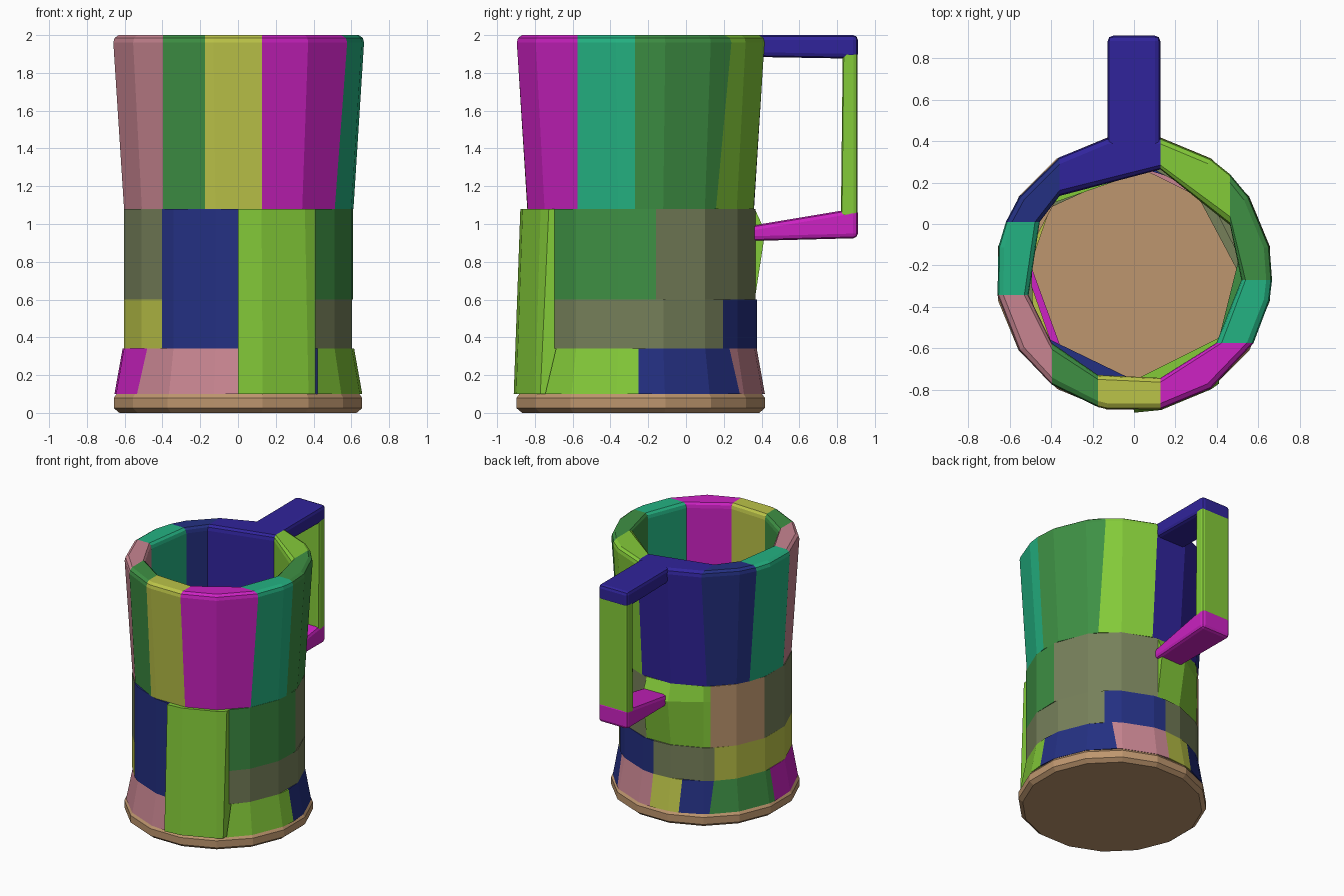
import bpy, bmesh, math
from mathutils import Vector

if "Cube" in bpy.data.objects:
    bpy.data.objects.remove(bpy.data.objects["Cube"])

CY = -0.24          # centre of the mug body
STEP = 22.5         # body is sixteen-sided


def material(name, rgb):
    lin = [((c / 255 + 0.055) / 1.055) ** 2.4 for c in rgb] + [1]
    m = bpy.data.materials.new(name)
    m.use_nodes = True
    m.diffuse_color = lin
    m.node_tree.nodes["Principled BSDF"].inputs["Base Color"].default_value = lin
    return m


MATS = {n: material(n, c) for n, c in {
    "tan": (190, 150, 110), "pink": (200, 133, 145), "green": (62, 144, 68),
    "yellow": (187, 195, 72), "magenta": (205, 34, 195), "teal": (36, 178, 130),
    "olive": (118, 128, 90), "navy": (36, 48, 130), "lime": (132, 203, 57),
    "violet": (48, 36, 155)}.items()}


def finish(bm, name, color, bevel=0):
    bmesh.ops.recalc_face_normals(bm, faces=bm.faces)
    me = bpy.data.meshes.new(name)
    bm.to_mesh(me)
    bm.free()
    ob = bpy.data.objects.new(name, me)
    bpy.context.collection.objects.link(ob)
    me.materials.append(MATS[color])
    if bevel:
        mod = ob.modifiers.new("Bevel", "BEVEL")
        mod.width = bevel
        mod.segments = 2
    return ob


def loft(bm, rings):
    rows = [[bm.verts.new(p) for p in ring] for ring in rings]
    n = len(rows[0])
    for a, b in zip(rows, rows[1:]):
        for i in range(n):
            j = (i + 1) % n
            bm.faces.new((a[i], a[j], b[j], b[i]))
    bm.faces.new(rows[0])
    bm.faces.new(rows[-1])


def seam_point(angle, r, ref):
    # board ends are cut square to the x or y axis
    t = math.radians(angle)
    x, y = ref * math.cos(t), ref * math.sin(t)
    if abs(math.cos(t)) < abs(math.sin(t)):
        y = math.copysign(math.sqrt(max(r * r - x * x, 0.0)), y)
    else:
        x = math.copysign(math.sqrt(max(r * r - y * y, 0.0)), x)
    return x, y


def polar(angle, r):
    t = math.radians(angle)
    return r * math.cos(t), r * math.sin(t)


def board(name, color, start, end, levels, ref, bulge=None):
    """Closed stave between two seams; levels are (z, outer, inner) radii."""
    mids = [STEP / 2 + STEP * k for k in range(-20, 36)]
    mids = [a for a in mids if start + 4 < a < end - 4]
    parts = math.ceil((end - start) / 58)
    inner_mids = [start + (end - start) * k / parts for k in range(1, parts)]
    rings = []
    for i, (z, ro, ri) in enumerate(levels):
        def out(a):
            return ro + (bulge if bulge and i == 1 and a < 110 else 0)
        ring = [seam_point(start, out(start), ref)]
        ring += [polar(a, out(a)) for a in mids]
        ring += [seam_point(end, out(end), ref), seam_point(end, ri, ref)]
        ring += [polar(a, ri) for a in reversed(inner_mids)]
        ring.append(seam_point(start, ri, ref))
        rings.append([Vector((x, y + CY, z)) for x, y in ring])
    bm = bmesh.new()
    loft(bm, rings)
    return finish(bm, name, color)


def row(name, staves, levels, ref):
    for i, (start, end, color) in enumerate(staves):
        board(f"{name}_{i + 1}", color, start, end, levels, ref)


# Base disc, also the inside floor
bm = bmesh.new()
loft(bm, [[(*(Vector(polar(STEP * (k + 0.5), r)) + Vector((0, CY))), z)
           for k in range(16)]
          for z, r in ((0, 0.64), (0.025, 0.67), (0.08, 0.67), (0.1, 0.655))])
finish(bm, "base", "tan")

# Upper staves with a softened rim
row("upper_stave", [
    (-2.7, 45.3, "green"), (45.3, 78.8, "lime"), (78.8, 123, "violet"),
    (123, 157.7, "navy"), (157.7, 189, "teal"), (189, 233, "pink"),
    (233, 254.7, "green"), (254.7, 281.2, "yellow"), (281.2, 329.5, "magenta"),
    (329.5, 357.3, "teal")],
    [(1.08, 0.612, 0.52), (1.96, 0.668, 0.52), (1.985, 0.662, 0.525),
     (2.0, 0.64, 0.54)], 0.66)

# Middle staves
row("middle_stave", [
    (-48, 7.5, "green"), (7.5, 82, "olive"), (128.5, 168, "tan"),
    (168, 229, "olive")],
    [(0.6, 0.615, 0.515), (1.08, 0.615, 0.515)], 0.615)
board("handle_mount", "lime", 82, 128.5,
      [(0.6, 0.61, 0.515), (0.96, 0.615, 0.515), (1.08, 0.61, 0.515)],
      0.615, bulge=0.05)

# Band below the middle
row("lower_stave", [
    (-48, 45, "olive"), (45, 88, "navy"), (88, 131, "olive"),
    (131, 229, "yellow")],
    [(0.34, 0.615, 0.515), (0.6, 0.615, 0.515)], 0.615)

# Flared foot band
row("foot_stave", [
    (-48, -1, "lime"), (-1, 51, "navy"), (51, 88, "pink"),
    (88, 109, "yellow"), (109, 129.5, "navy"), (129.5, 173.5, "green"),
    (173.5, 217.5, "magenta"), (217.5, 270, "pink")],
    [(0.1, 0.658, 0.515), (0.34, 0.615, 0.515)], 0.63)

# Tall front staves
board("front_stave_navy", "navy", 229, 270,
      [(0.34, 0.617, 0.515), (1.08, 0.617, 0.515)], 0.615)
board("front_stave_lime", "lime", 270, 312,
      [(0.1, 0.672, 0.515), (1.08, 0.637, 0.515)], 0.615)


# Handle: each bar is a loft between two rectangles
def bar(name, color, rings, bevel=0.02):
    bm = bmesh.new()
    loft(bm, rings)
    return finish(bm, name, color, bevel)


def upright(y, z0, z1, w):
    return [(-w, y, z0), (w, y, z0), (w, y, z1), (-w, y, z1)]


bar("handle_top", "violet",
    [upright(0.33, 1.885, 2.0, 0.127), upright(0.91, 1.875, 2.0, 0.127)], 0.025)
bar("handle_grip", "lime",
    [[(-0.125, y0, z), (0.125, y0, z), (0.125, 0.908, z), (-0.125, 0.908, z)]
     for z, y0 in ((1.03, 0.82), (1.92, 0.83))])
bar("handle_bottom", "magenta",
    [upright(0.34, 0.91, 0.99, 0.105), upright(0.91, 0.925, 1.085, 0.127)], 0.025)
